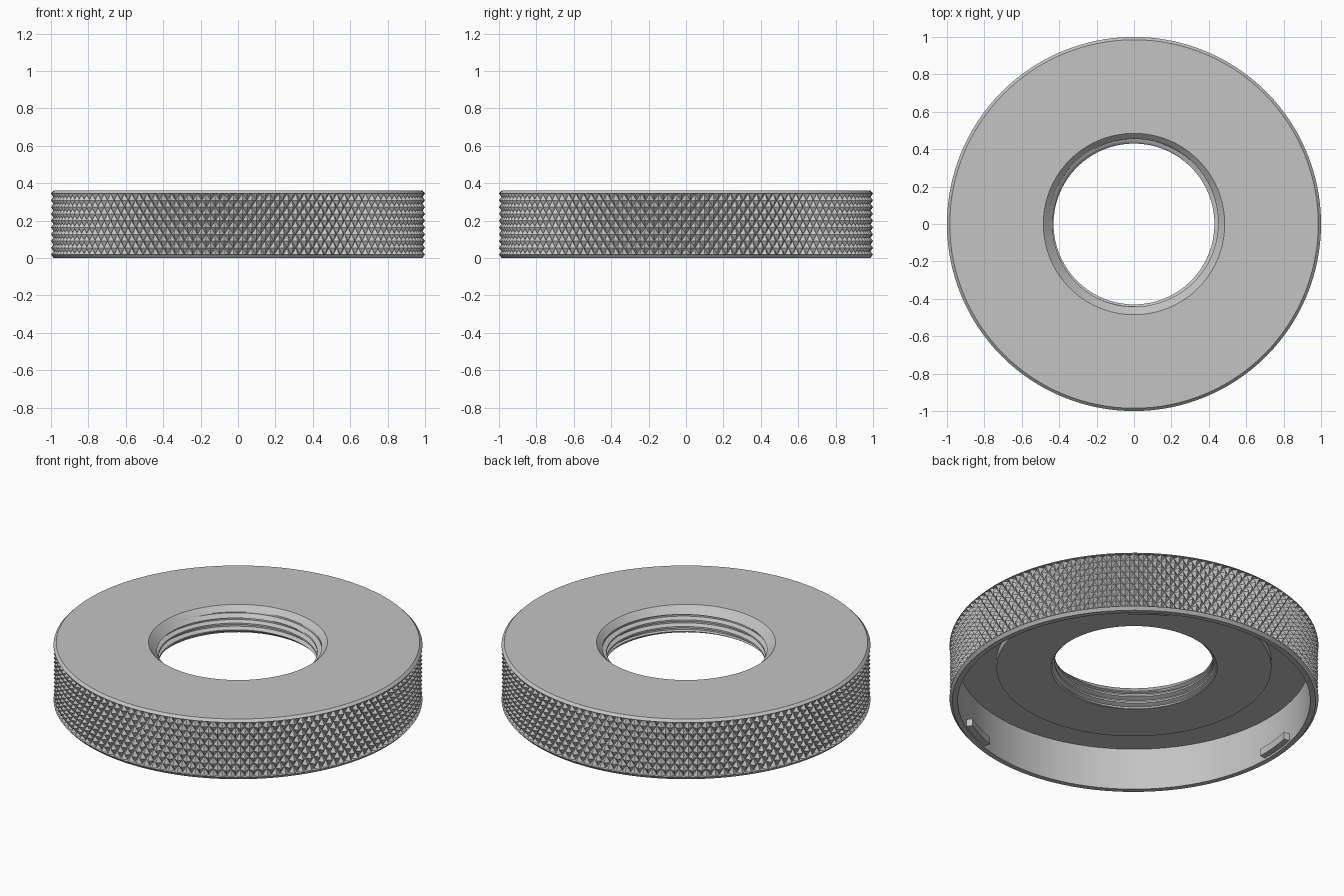
import bpy, bmesh
from math import sin, cos, pi, radians

if "Cube" in bpy.data.objects:
    bpy.data.objects.remove(bpy.data.objects["Cube"])

HEIGHT = 0.36       # overall height
BORE_Z = 0.21       # lower end of the threaded bore
SEGS = 128

metal = bpy.data.materials.new("grey_metal")
metal.use_nodes = True
metal.diffuse_color = (0.55, 0.55, 0.55, 1)
bsdf = next(n for n in metal.node_tree.nodes if n.type == 'BSDF_PRINCIPLED')
bsdf.inputs["Base Color"].default_value = metal.diffuse_color


def finish(name, bm, smooth_angle=None):
    """Turn a bmesh into a named, coloured object."""
    mesh = bpy.data.meshes.new(name)
    bm.to_mesh(mesh)
    bm.free()
    mesh.materials.append(metal)
    obj = bpy.data.objects.new(name, mesh)
    bpy.context.scene.collection.objects.link(obj)
    if smooth_angle:
        bpy.ops.object.select_all(action='DESELECT')
        obj.select_set(True)
        bpy.context.view_layer.objects.active = obj
        bpy.ops.object.shade_smooth_by_angle(angle=radians(smooth_angle))
    return obj


def polar_grid(cols, rows, point, inward=False, diamonds=False):
    """Wrap a grid round the z axis; point(col, row) gives (radius, z)."""
    bm = bmesh.new()
    grid = []
    for j in range(rows + 1):
        ring = []
        for k in range(cols + 1):
            r, z = point(k, j)
            a = 2 * pi * k / cols
            ring.append(bm.verts.new((r * cos(a), r * sin(a), z)))
        grid.append(ring)
    for j in range(rows):
        for k in range(cols):
            a, b = grid[j][k], grid[j][k + 1]
            c, d = grid[j + 1][k + 1], grid[j + 1][k]
            if diamonds:
                # split along the groove so each diamond is a pyramid
                faces = [(a, b, d), (b, c, d)] if (j + k) % 2 == 0 else [(a, b, c), (a, c, d)]
            else:
                faces = [(a, b, c, d)]
            for f in faces:
                bm.faces.new(f[::-1] if inward else f)
    bmesh.ops.remove_doubles(bm, verts=bm.verts, dist=1e-5)
    bmesh.ops.dissolve_degenerate(bm, edges=bm.edges, dist=1e-5)
    return bm


# Cap body: hollow underside, raised boss, chamfered rims, recessed knurl band
profile = [(0.45, BORE_Z), (0.745, BORE_Z), (0.745, 0.25), (0.955, 0.25),
           (0.955, 0), (0.985, 0), (1, 0.018), (0.972, 0.018),
           (0.972, 0.345), (1, 0.345), (0.985, HEIGHT), (0.485, HEIGHT)]
finish("cap_body", polar_grid(SEGS, len(profile) - 1, lambda k, j: profile[j]), 25)

# Diamond knurling: alternate peaks and grooves
KNURLS, BANDS = 126, 9


def knurl(k, j):
    return (1.0 if (j + k) % 2 == 0 else 0.975, 0.018 + 0.327 * j / BANDS)


finish("knurled_grip", polar_grid(KNURLS * 2, BANDS, knurl, diamonds=True))

# Helical thread, opened by a countersink on top and a small chamfer below
PITCH, STEPS = 0.04, 8
TOOTH = [0.43, 0.43, 0.43, 0.442, 0.455, 0.455, 0.455, 0.442]


def thread(k, j):
    z = BORE_Z + PITCH * (j / STEPS - 1 + k / SEGS)
    z = min(max(z, BORE_Z), HEIGHT)
    return max(TOOTH[j % STEPS], 0.485 - (HEIGHT - z), 0.45 - (z - BORE_Z)), z


turns = int((HEIGHT - BORE_Z) / PITCH) + 2
finish("threaded_bore", polar_grid(SEGS, turns * STEPS, thread, inward=True), 25)

# Three locking lugs on the inside of the skirt
SPAN = 14
for i in range(3):
    bm = bmesh.new()
    start = radians(55 + 120 * i - SPAN / 2)
    section = [(0.92, 0.012), (0.96, 0.012), (0.96, 0.055), (0.92, 0.055)]
    face = bm.faces.new([bm.verts.new((r * cos(start), r * sin(start), z)) for r, z in section])
    bmesh.ops.spin(bm, geom=[face] + face.edges[:] + face.verts[:], cent=(0, 0, 0),
                   axis=(0, 0, 1), angle=radians(SPAN), steps=8)
    bmesh.ops.recalc_face_normals(bm, faces=bm.faces)
    finish(f"locking_lug_{i + 1}", bm, 25)
